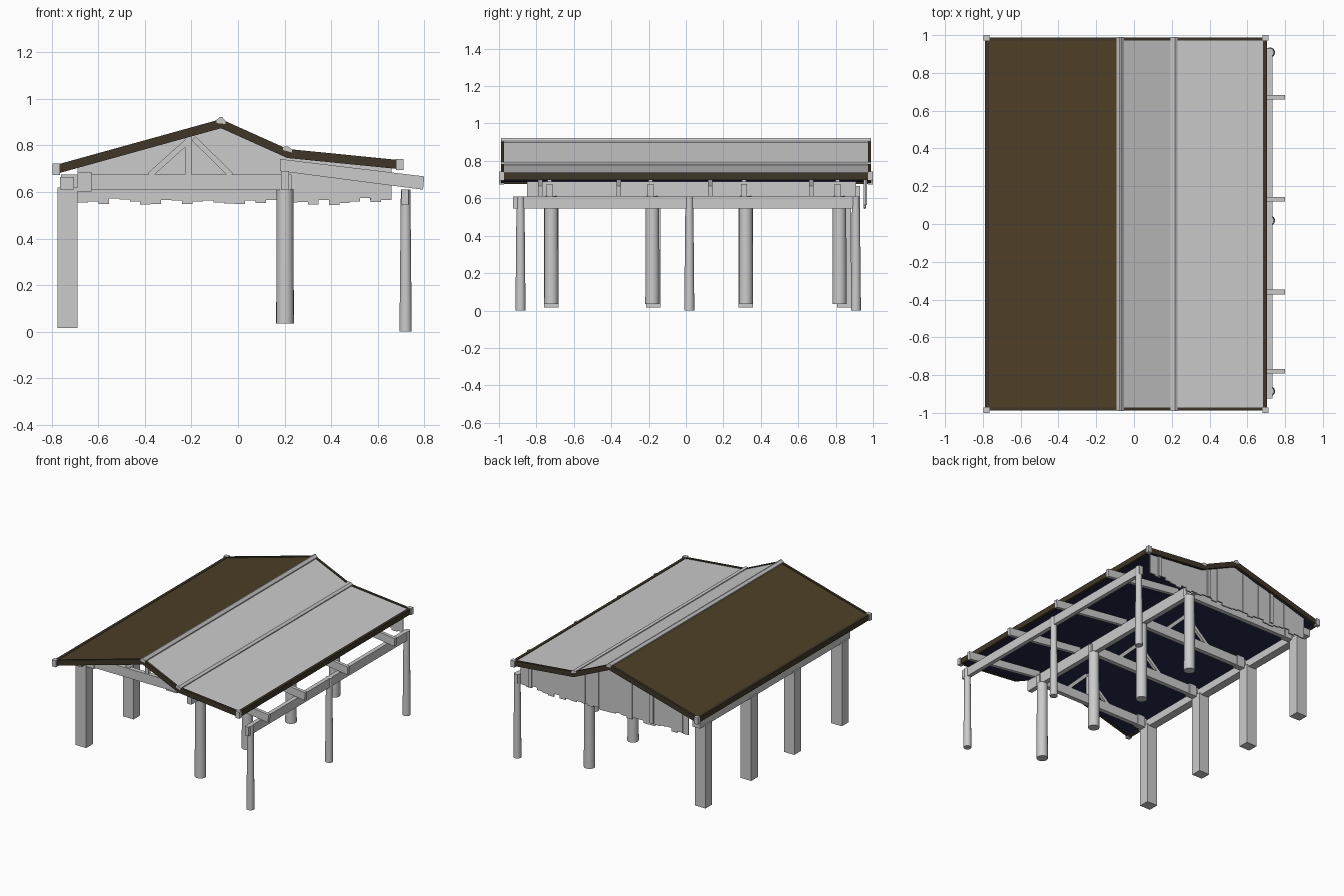
import bpy, bmesh, math, random
from mathutils import Vector

if "Cube" in bpy.data.objects:
    bpy.data.objects.remove(bpy.data.objects["Cube"])

random.seed(4)


def material(name, rgb):
    m = bpy.data.materials.new(name)
    m.diffuse_color = (*rgb, 1)
    m.use_nodes = True
    m.node_tree.nodes["Principled BSDF"].inputs["Base Color"].default_value = m.diffuse_color
    return m


BROWN = material("brown_roof", (0.075, 0.05, 0.02))
DARK = material("dark_trim", (0.05, 0.037, 0.022))
NAVY = material("navy_ceiling", (0.017, 0.019, 0.06))


def prism(name, profile, y0, y1, mat=None):
    """Extrude an xz profile along y."""
    bm = bmesh.new()
    face = bm.faces.new([bm.verts.new((x, y0, z)) for x, z in profile])
    ext = bmesh.ops.extrude_face_region(bm, geom=[face])["geom"]
    verts = [g for g in ext if isinstance(g, bmesh.types.BMVert)]
    bmesh.ops.translate(bm, verts=verts, vec=(0, y1 - y0, 0))
    bmesh.ops.recalc_face_normals(bm, faces=bm.faces)
    me = bpy.data.meshes.new(name)
    bm.to_mesh(me)
    bm.free()
    ob = bpy.data.objects.new(name, me)
    bpy.context.collection.objects.link(ob)
    if mat:
        me.materials.append(mat)
    return ob


def box(name, x, y, z, mat=None):
    return prism(name, [(x[0], z[0]), (x[1], z[0]), (x[1], z[1]), (x[0], z[1])], y[0], y[1], mat)


def strut(name, a, b, width, y, depth):
    """Straight bar between two xz points."""
    a, b = Vector(a), Vector(b)
    d = (b - a).normalized() * width / 2
    n = Vector((-d.y, d.x))
    return prism(name, [a - n, b - n, b + n, a + n], y - depth / 2, y + depth / 2)


def round_post(name, x, y, z0, z1, r0, r1, sides):
    bpy.ops.mesh.primitive_cone_add(vertices=sides, radius1=r0, radius2=r1, depth=z1 - z0,
                                    location=(x, y, (z0 + z1) / 2))
    bpy.context.object.name = name
    bpy.ops.object.shade_smooth_by_angle(angle=math.radians(40))


# Roof line: top edge of the trim boards, in front view
ROOF = [(-0.78, 0.717), (-0.073, 0.913), (0.212, 0.785), (0.695, 0.737)]


def roof_z(x):
    for (xa, za), (xb, zb) in zip(ROOF, ROOF[1:]):
        if x <= xb:
            return za + (zb - za) * (x - xa) / (xb - xa)
    return ROOF[-1][1]


def band(a, b, top, bottom):
    return [(a[0], a[1] - bottom), (b[0], b[1] - bottom), (b[0], b[1] - top), (a[0], a[1] - top)]


# Roof sheets, ceiling panels and gable trim
for i, (name, mat) in enumerate([("left", BROWN), ("middle", None), ("right", None)]):
    a, b = ROOF[i], ROOF[i + 1]
    prism(f"{name}_roof_sheet", band(a, b, 0.006, 0.025), -0.975, 0.975, mat)
    prism(f"{name}_ceiling", band(a, b, 0.025, 0.034), -0.975, 0.975, NAVY)
    for end, s in (("front", -1), ("back", 1)):
        y = sorted((s * 0.972, s * 0.988))
        prism(f"{end}_{name}_gable_trim", band(a, b, 0, 0.039), *y, DARK)

# Eave trim with grey corner blocks
for name, (x, z), s in (("left", ROOF[0], -1), ("right", ROOF[-1], 1)):
    box(f"{name}_eave_trim", sorted((x + s * 0.008, x - s * 0.012)), (-0.988, 0.988), (z - 0.04, z), DARK)
    for end, y in (("front", -0.986), ("back", 0.986)):
        box(f"{name}_{end}_corner_block", (x - 0.016, x + 0.016), (y - 0.014, y + 0.014), (z - 0.043, z + 0.005))

# Ridge and valley caps
for name, (x, z), dl, dr in (("ridge_cap", ROOF[1], 0.005, 0.009), ("valley_cap", ROOF[2], -0.007, 0.003)):
    prism(name, [(x - 0.019, z - dl - 0.012), (x + 0.019, z - dr - 0.012), (x + 0.019, z - dr + 0.002),
                 (x + 0.004, z + 0.01), (x - 0.004, z + 0.01), (x - 0.019, z - dl + 0.002)], -0.99, 0.99)

# Square left pillars, round inner posts and the trusses between them
for i, (ys, yr) in enumerate([(-0.72, -0.72), (-0.175, -0.18), (0.32, 0.32), (0.845, 0.82)]):
    n = i + 1
    box(f"left_pillar_{n}", (-0.775, -0.69), (ys - 0.038, ys + 0.038), (0.015, 0.62))
    round_post(f"inner_post_{n}", 0.202, yr, 0.035, 0.612, 0.038, 0.036, 20)
    y = yr - 0.01
    box(f"tie_beam_{n}", (-0.76, 0.23), (y - 0.016, y + 0.016), (0.608, 0.676))
    box(f"tie_end_block_{n}", (-0.69, -0.63), (y - 0.023, y + 0.023), (0.603, 0.685))
    box(f"king_post_{n}", (-0.228, -0.2), (y - 0.013, y + 0.013), (0.67, roof_z(-0.21) - 0.03))
    strut(f"left_brace_{n}", (-0.38, 0.672), (-0.22, 0.815), 0.024, y, 0.02)
    strut(f"right_brace_{n}", (-0.03, 0.672), (-0.19, 0.83), 0.024, y, 0.02)

# Long beams running front to back
box("left_wall_plate", (-0.765, -0.705), (-0.79, 0.93), (0.61, 0.665))
box("inner_beam", (0.184, 0.22), (-0.85, 0.91), (0.608, 0.69))
box("outer_beam", (0.703, 0.733), (-0.925, 0.93), (0.545, 0.61))

# Lean-to rafters and outer thin posts
for n, y in enumerate((-0.78, -0.36, 0.13, 0.67)):
    prism(f"lean_to_rafter_{n + 1}", [(0.18, 0.69), (0.795, 0.61), (0.8, 0.667), (0.18, 0.742)],
          y - 0.012, y + 0.012)
for n, y in enumerate((-0.885, 0.018, 0.908)):
    round_post(f"outer_post_{n + 1}", 0.72, y, 0, 0.61, 0.027, 0.021, 14)

# Back gable planks with ragged bottom ends
COUNT = 30
x0, x1 = -0.69, 0.66
for k in range(COUNT):
    a = x0 + (x1 - x0) * k / COUNT
    b = x0 + (x1 - x0) * (k + 1) / COUNT
    bottom = 0.55 + random.uniform(-0.015, 0.015) + 0.018 * abs((a + b) / 2)
    off = random.uniform(-0.002, 0.002)
    prism(f"gable_plank_{k + 1}", [(a, bottom), (b, bottom), (b, roof_z(b) - 0.03), (a, roof_z(a) - 0.03)],
          0.95 + off, 0.96 + off)

# Battens on the gable
for n, x in enumerate((-0.4, 0.15, 0.58)):
    box(f"gable_batten_{n + 1}", (x - 0.014, x + 0.014), (0.958, 0.968), (0.565, roof_z(x) - 0.033))
